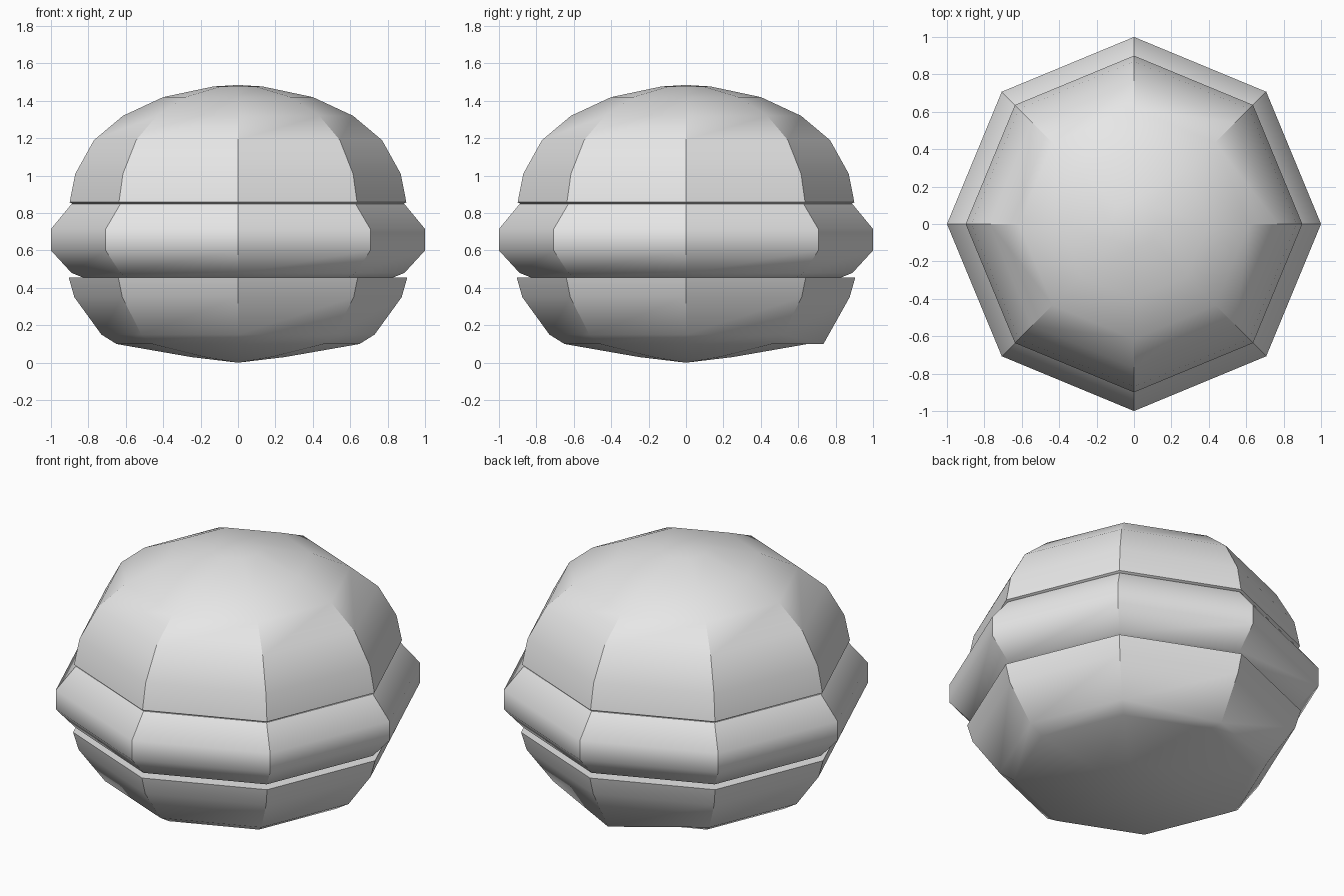
import bpy, bmesh
from math import cos, sin, pi, radians
from mathutils import Vector

SIDES = 8

cube = bpy.data.objects.get("Cube")
if cube:
    bpy.data.objects.remove(cube, do_unlink=True)

grey = bpy.data.materials.new("light_grey")
grey.use_nodes = True
grey.diffuse_color = (0.8, 0.8, 0.8, 1)
grey.node_tree.nodes["Principled BSDF"].inputs["Base Color"].default_value = (0.8, 0.8, 0.8, 1)


def lathe(name, profile, shift=None):
    """Turn a (radius, height) profile into an eight-sided solid.
    The first and last profile points lie on the axis."""
    bm = bmesh.new()
    rings = []
    for r, z in profile:
        if r == 0:
            rings.append([bm.verts.new((0, 0, z))] * SIDES)
        else:
            rings.append([bm.verts.new((r * cos(2 * pi * i / SIDES), r * sin(2 * pi * i / SIDES), z))
                          for i in range(SIDES)])
    for low, high in zip(rings, rings[1:]):
        for i in range(SIDES):
            j = (i + 1) % SIDES
            corners = [low[i], low[j], high[j], high[i]]
            bm.faces.new(list(dict.fromkeys(corners)))
    bmesh.ops.recalc_face_normals(bm, faces=bm.faces)

    # Crisp corner ribs, softer rounding along the height
    for face in bm.faces:
        face.smooth = True
    for edge in bm.edges:
        a, b = edge.verts
        around = abs(a.co.z - b.co.z) < 1e-5
        limit = radians(45 if around else 27)
        edge.smooth = edge.calc_face_angle(0) < limit

    # Optional nudge of one corner
    if shift:
        ring, side, offset = shift
        rings[ring][side].co += Vector(offset)

    mesh = bpy.data.meshes.new(name)
    bm.to_mesh(mesh)
    bm.free()
    mesh.materials.append(grey)
    obj = bpy.data.objects.new(name, mesh)
    bpy.context.collection.objects.link(obj)
    return obj


# Shallow bowl-shaped base, with one dropped corner at the back
lathe("bottom_bun",
      [(0, 0), (0.25, 0.03), (0.65, 0.10), (0.73, 0.15),
       (0.875, 0.35), (0.905, 0.455), (0, 0.455)],
      shift=(3, 2, (0, 0.005, -0.05)))

# Wide middle layer
lathe("patty",
      [(0, 0.455), (0.83, 0.456), (0.89, 0.48), (1, 0.60),
       (1, 0.715), (0.89, 0.848), (0, 0.848)])

# Domed top
lathe("top_bun",
      [(0, 0.845), (0.88, 0.845), (0.9, 0.858), (0.87, 1.01), (0.77, 1.19),
       (0.615, 1.32), (0.4, 1.42), (0.13, 1.477), (0, 1.485)])
